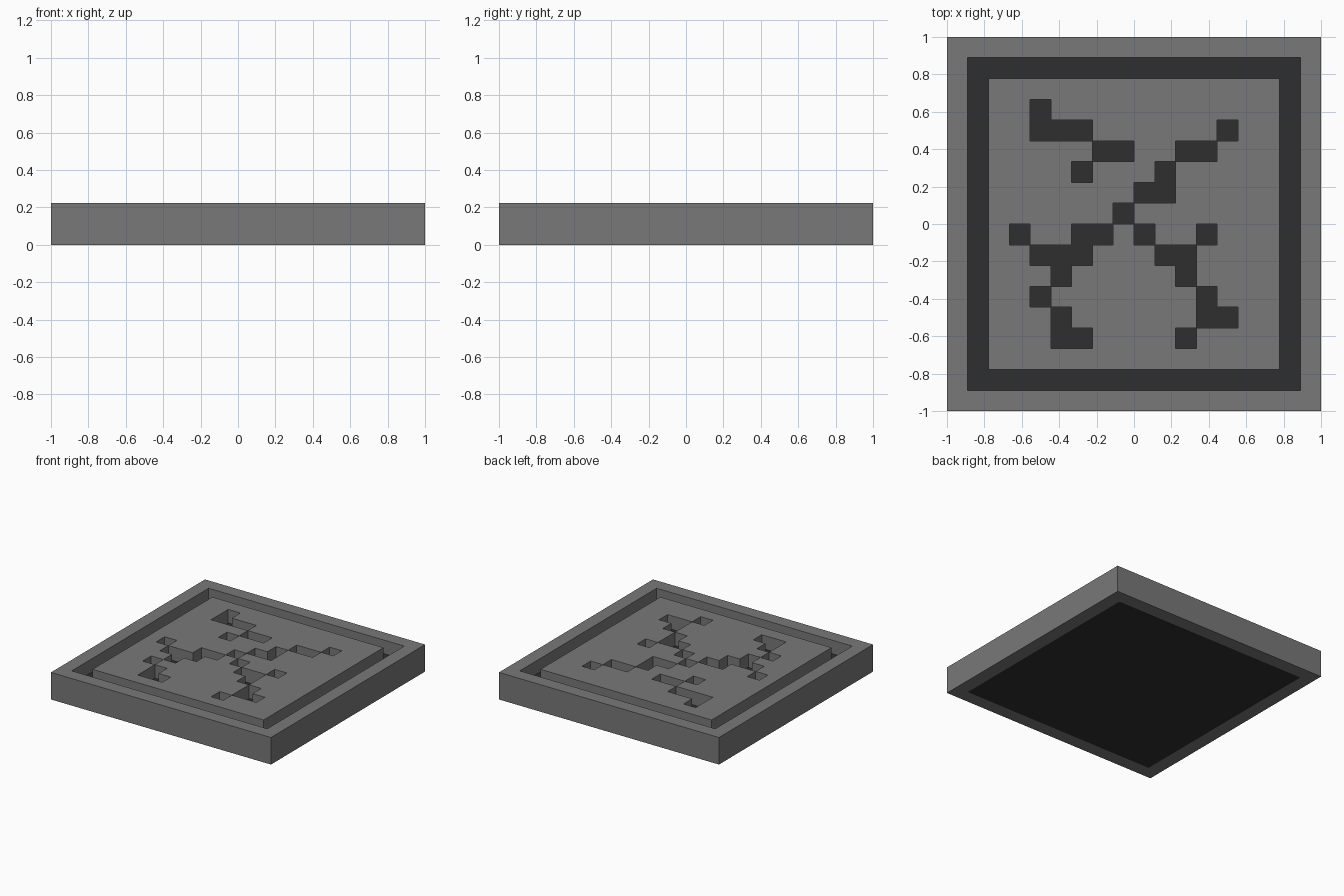
import bpy
import bmesh
from math import radians

if "Cube" in bpy.data.objects:
    bpy.data.objects.remove(bpy.data.objects["Cube"])

U = 1 / 9  # one cell of the 18 x 18 layout

# Carved glyph, 14 x 14 cells, top row is the back
GLYPH = [
    "..............",
    "..#...........",
    "..###......#..",
    ".....##..##...",
    "....#...#.....",
    ".......##.....",
    "......#.......",
    ".#..##.#..#...",
    "..###...##....",
    "...#.....#....",
    "..#.......#...",
    "...#......##..",
    "...##....#....",
    "..............",
]


def material(name, value):
    mat = bpy.data.materials.new(name)
    mat.diffuse_color = (value, value, value, 1)
    mat.use_nodes = True
    mat.node_tree.nodes["Principled BSDF"].inputs["Base Color"].default_value = mat.diffuse_color
    return mat


def slab(name, cells, z0, z1, mat):
    """Solid made of unit cells, extruded from z0 to z1 (in cells)."""
    bm = bmesh.new()
    for i, j in cells:
        corners = [(i, j), (i, j + 1), (i + 1, j + 1), (i + 1, j)]
        bm.faces.new([bm.verts.new((x * U, y * U, z0 * U)) for x, y in corners])
    bmesh.ops.remove_doubles(bm, verts=bm.verts, dist=1e-4)
    base = bm.faces[:]
    ext = bmesh.ops.extrude_face_region(bm, geom=base, use_keep_orig=True)
    top = [g for g in ext["geom"] if isinstance(g, bmesh.types.BMVert)]
    bmesh.ops.translate(bm, verts=top, vec=(0, 0, (z1 - z0) * U))
    bmesh.ops.recalc_face_normals(bm, faces=bm.faces)
    bmesh.ops.dissolve_limit(bm, angle_limit=radians(1),
                             verts=bm.verts, edges=bm.edges)
    mesh = bpy.data.meshes.new(name)
    bm.to_mesh(mesh)
    bm.free()
    mesh.materials.append(mat)
    obj = bpy.data.objects.new(name, mesh)
    bpy.context.collection.objects.link(obj)
    return obj


def square(n):
    return [(i, j) for i in range(-n, n) for j in range(-n, n)]


stone = material("stone_grey", 0.19)
dark = material("dark_grey", 0.028)

# Outer rim, full height
core = set(square(8))
slab("rim", [c for c in square(9) if c not in core], 0, 2, stone)

# Dark base seen in the groove, the glyph and from below
slab("dark_base", square(8), 0, 1, dark)

# Raised centre plate with the glyph cut through it
slab("carved_plate",
     [(i, j) for i, j in square(7) if GLYPH[6 - j][i + 7] == "."],
     1, 2, stone)
